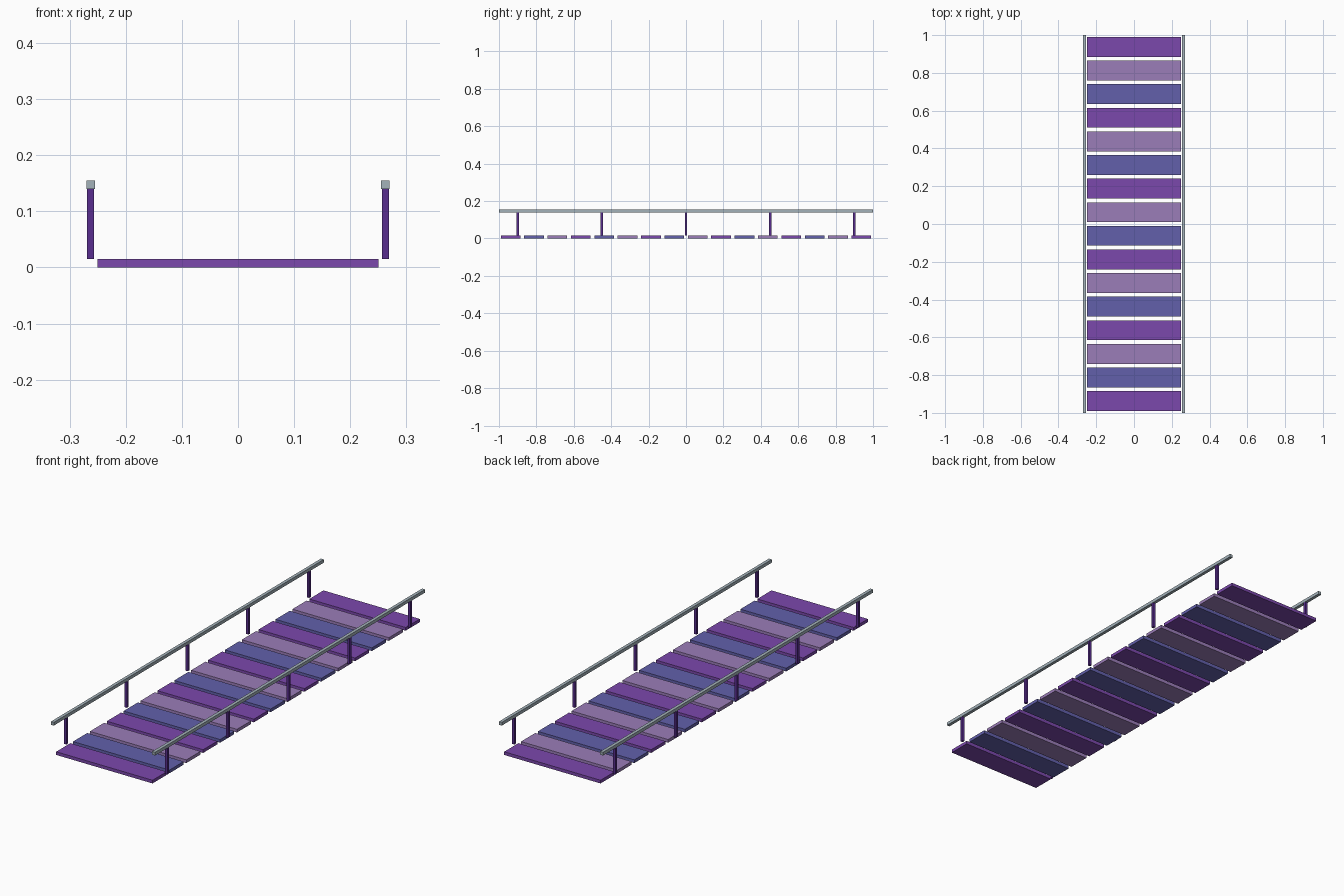
import bpy

cube = bpy.data.objects.get("Cube")
if cube:
    bpy.data.objects.remove(cube, do_unlink=True)


def material(name, rgb):
    linear = [((c / 255 + 0.055) / 1.055) ** 2.4 for c in rgb]
    mat = bpy.data.materials.new(name)
    mat.use_nodes = True
    mat.diffuse_color = (*linear, 1)
    mat.node_tree.nodes["Principled BSDF"].inputs["Base Color"].default_value = (*linear, 1)
    return mat


def box(name, centre, size, mat):
    bpy.ops.mesh.primitive_cube_add(size=1, location=centre)
    obj = bpy.context.object
    obj.name = name
    obj.scale = size
    bpy.ops.object.transform_apply(location=False, rotation=False, scale=True)
    obj.data.materials.append(mat)
    return obj


violet = material("violet", (123, 72, 172))
slate_blue = material("slate blue", (98, 96, 171))
lilac = material("lilac", (155, 125, 184))
dark_purple = material("dark purple", (88, 45, 142))
grey = material("pale blue grey", (163, 178, 186))

# Deck planks in three repeating colours
PLANKS = 16
PITCH = 2 / PLANKS
THICK = 0.015
for i in range(PLANKS):
    y = -1 + PITCH * (i + 0.5)
    box(f"plank_{i + 1}", (0, y, THICK / 2), (0.5, 0.105, THICK),
        (violet, slate_blue, lilac)[i % 3])

# Handrails on evenly spaced posts, both sides
RAIL = 0.015
POST_TOP = 0.14
for side, sign in (("left", 1), ("right", -1)):
    x = sign * 0.2625
    box(f"{side}_handrail", (x, 0, POST_TOP + RAIL / 2), (RAIL, 2, RAIL), grey)
    for i in range(5):
        box(f"{side}_post_{i + 1}", (x, 0.45 * (i - 2), (THICK + POST_TOP) / 2),
            (0.0125, 0.0125, POST_TOP - THICK), dark_purple)
